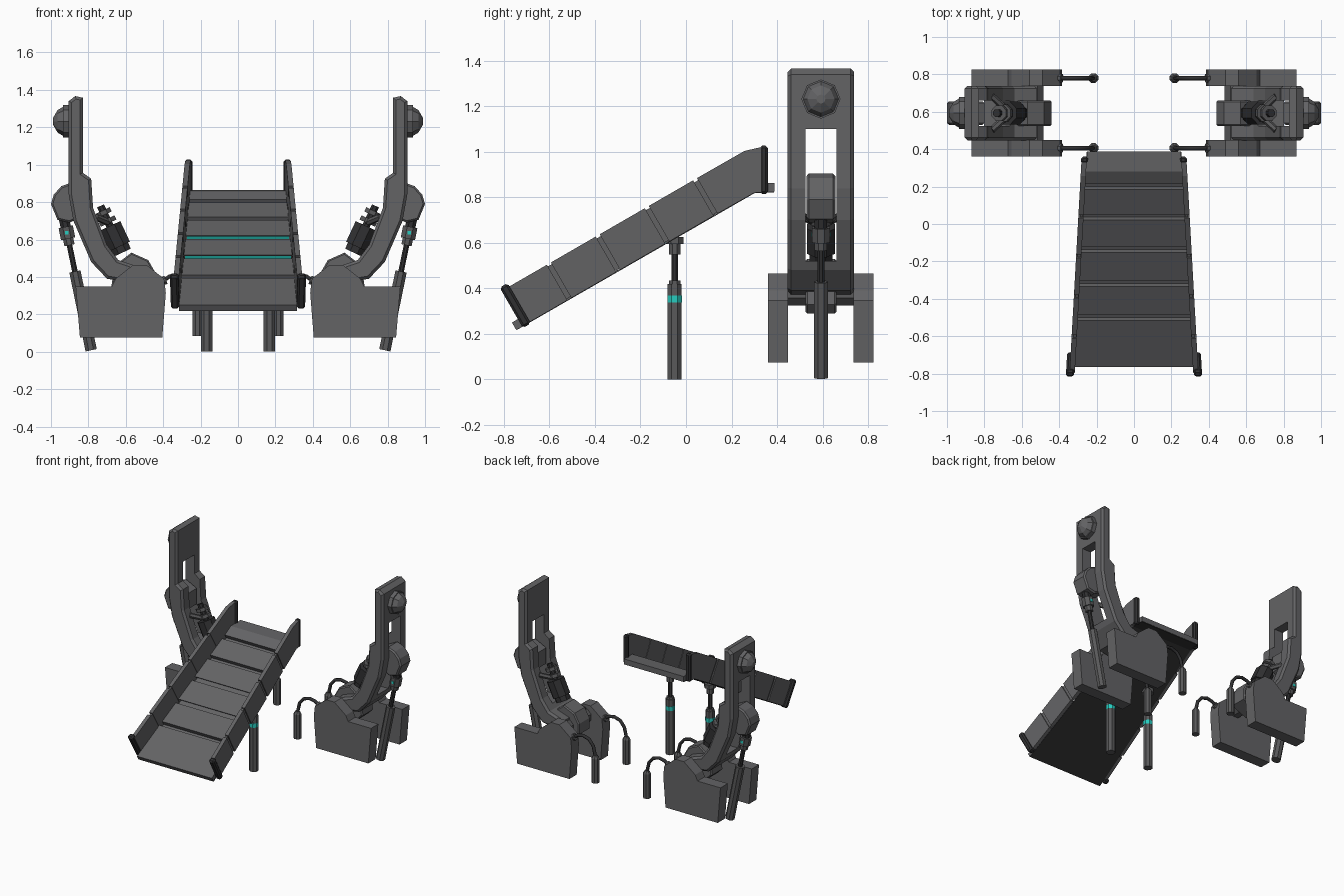
import bpy, bmesh, math
from mathutils import Vector, Matrix

if "Cube" in bpy.data.objects:
    bpy.data.objects.remove(bpy.data.objects["Cube"])


def material(name, col):
    m = bpy.data.materials.new(name)
    m.diffuse_color = (*col, 1)
    m.use_nodes = True
    m.node_tree.nodes["Principled BSDF"].inputs["Base Color"].default_value = m.diffuse_color
    return m


GREY = material("metal grey", (0.125, 0.125, 0.13))
DARK = material("dark rubber", (0.03, 0.03, 0.032))
MID = material("piston grey", (0.1, 0.1, 0.103))
TEAL = material("teal light", (0.02, 0.6, 0.52))


def finish(bm, name, mat, mirror=False, bevel=0.0):
    bmesh.ops.recalc_face_normals(bm, faces=bm.faces)
    me = bpy.data.meshes.new(name)
    bm.to_mesh(me)
    bm.free()
    ob = bpy.data.objects.new(name, me)
    bpy.context.collection.objects.link(ob)
    me.materials.append(mat)
    if bevel:
        b = ob.modifiers.new("bevel", 'BEVEL')
        b.width, b.segments, b.limit_method = bevel, 1, 'ANGLE'
        b.angle_limit = math.radians(80)
    if mirror:
        ob.modifiers.new("mirror", 'MIRROR')
    return ob


def prism(name, pts, a, b, axis, mat, mirror=False, bevel=0.0, shear=0.0):
    """Extrude a 2D profile along x (pts are y,z) or along y (pts are x,z)."""
    bm = bmesh.new()

    def vert(p, t):
        if axis == 'x':
            s = 1 if t > 0 else -1
            return bm.verts.new((t + s * shear * (p[0] + 0.77), p[0], p[1]))
        return bm.verts.new((p[0], t, p[1]))
    r0 = [vert(p, a) for p in pts]
    r1 = [vert(p, b) for p in pts]
    bm.faces.new(r0)
    bm.faces.new(r1[::-1])
    n = len(pts)
    for i in range(n):
        bm.faces.new((r0[i], r0[(i + 1) % n], r1[(i + 1) % n], r1[i]))
    return finish(bm, name, mat, mirror, bevel)


def rod(name, p, q, r, mat, r2=None, n=8, turn=0.5, mirror=True):
    p, q = Vector(p), Vector(q)
    d = q - p
    bm = bmesh.new()
    rot = d.to_track_quat('Z', 'Y').to_matrix().to_4x4()
    spin = Matrix.Rotation(turn * 2 * math.pi / n, 4, 'Z')
    bmesh.ops.create_cone(bm, cap_ends=True, segments=n, radius1=r, radius2=r if r2 is None else r2,
                          depth=d.length, matrix=Matrix.Translation((p + q) / 2) @ rot @ spin)
    return finish(bm, name, mat, mirror)


# ---------- ramp: u runs up the 30 degree slope, v is normal to it ----------
C, S = math.cos(math.pi / 6), 0.5
TAPER = -0.065 / 1.16


def uv(u, v):
    return (-0.765 + u * C - v * S, 0.25 + u * S + v * C)


def slab(u0, u1, v0, v1):
    return [uv(u0, v0), uv(u1, v0), uv(u1, v1), uv(u0, v1)]


# floor core and raised floor plates; two grooves hide a light strip under the lip
prism("ramp_floor_core", slab(0.005, 1.2, -0.036, -0.032), -0.315, 0.315, 'x', GREY, shear=TAPER)
grooves = [0.306, 0.515, 0.725, 0.925, 1.112]
start, lip = 0.0, 0.0
for i, g in enumerate(grooves):
    edge = [uv(start, -0.036), uv(start, 0)]
    if lip:
        edge = [uv(start + lip, -0.036), uv(start + lip, -0.01), uv(start, -0.005), uv(start, 0)]
    prism(f"ramp_floor_plate_{i}", edge + [uv(g - 0.017, 0), uv(g - 0.017, -0.036)],
          -0.316, 0.316, 'x', GREY, shear=TAPER)
    start = g + 0.017
    lip = 0.02 if i in (1, 2) else 0.0
    if lip:
        prism(f"floor_light_{i}", slab(start + 0.016, start + 0.021, -0.034, -0.009), -0.31, 0.31, 'x', TEAL, shear=TAPER)
prism("ramp_floor_landing", [uv(start, -0.036), uv(start, 0), (0.28, 0.858), (0.388, 0.864),
                             (0.388, 0.825), (0.30, 0.822)], -0.316, 0.316, 'x', GREY, shear=TAPER)
prism("ramp_underside", [uv(0.002, -0.036), uv(0.002, -0.039), (0.301, 0.8185), (0.386, 0.8215), (0.386, 0.8255),
                         (0.30, 0.8225)], -0.318, 0.318, 'x', DARK, shear=TAPER)

# side walls: thin core with five thicker panels
TOP = [(0.257, 1.004), (0.335, 1.022), (0.335, 0.822), (0.30, 0.82)]
prism("ramp_wall_core", [uv(0.05, -0.03), uv(0.05, 0.135), (0.26, 0.994), (0.33, 1.01), (0.33, 0.83), (0.30, 0.828)],
      0.318, 0.335, 'x', GREY, True, shear=TAPER)
gaps = [0.05, 0.27, 0.518, 0.767, 1.012]
for i, g in enumerate(gaps):
    a = g + (0.01 if i else 0)
    if i < 4:
        pts = slab(a, gaps[i + 1] - 0.01, -0.037, 0.143)
    else:
        pts = [uv(a, -0.037), uv(a, 0.143)] + TOP
    prism(f"ramp_wall_panel_{i}", pts, 0.315, 0.343, 'x', GREY, True, shear=TAPER)
prism("ramp_low_end_cap", slab(0.03, 0.07, -0.045, 0.16), 0.318, 0.362, 'x', DARK, True, 0.01, TAPER)
prism("ramp_high_end_cap", [(0.325, 0.815), (0.36, 0.815), (0.36, 1.027), (0.325, 1.027)],
      0.307, 0.346, 'x', DARK, True, 0.01, TAPER)

# telescopic ramp legs
LX, LY = 0.168, -0.05
for nm, z0, z1, r, m in (("leg_tube", 0, 0.42, 0.033, MID), ("leg_light_ring", 0.337, 0.368, 0.0345, TEAL),
                         ("leg_tube_top", 0.42, 0.435, 0.027, MID), ("leg_rod", 0.43, 0.57, 0.016, DARK),
                         ("leg_collar", 0.55, 0.605, 0.027, MID), ("leg_mount", 0.595, 0.626, 0.042, MID)):
    rod("ramp_" + nm, (LX, LY, z0), (LX, LY, z1), r, m)

# ---------- clamp arms, mirrored in x ----------
YC = 0.593
pod = [(0.405, 0.075), (0.845, 0.075), (0.868, 0.348), (0.675, 0.348), (0.655, 0.39),
       (0.56, 0.465), (0.49, 0.465), (0.395, 0.39), (0.386, 0.315)]
for tag, s in (("front", -1), ("back", 1)):
    prism("foot_pod_" + tag, pod, YC + s * 0.144, YC + s * 0.232, 'y', GREY, True)
    # hanging cable and plug
    y = YC + s * 0.187
    rod("cable_socket_" + tag, (0.45, y, 0.36), (0.385, y, 0.385), 0.025, MID)
    cu = bpy.data.curves.new("cable_" + tag, 'CURVE')
    cu.dimensions = '3D'
    cu.bevel_depth, cu.bevel_resolution = 0.012, 1
    sp = cu.splines.new('POLY')
    path = [(0.40, 0.38), (0.365, 0.403), (0.32, 0.412), (0.27, 0.397), (0.235, 0.355), (0.217, 0.28)]
    sp.points.add(len(path) - 1)
    for pt, (x, z) in zip(sp.points, path):
        pt.co = (x, y, z, 1)
    cu.materials.append(DARK)
    ob = bpy.data.objects.new("cable_" + tag, cu)
    bpy.context.collection.objects.link(ob)
    ob.modifiers.new("mirror", 'MIRROR')
    rod("cable_plug_" + tag, (0.217, y, 0.085), (0.217, y, 0.27), 0.028, MID)
    rod("cable_plug_neck_" + tag, (0.217, y, 0.27), (0.217, y, 0.29), 0.028, MID, 0.016)

# bent arm with a slot cut through it
arm = prism("clamp_arm", [(0.87, 1.367), (0.905, 1.34), (0.905, 0.84), (0.88, 0.70), (0.785, 0.48),
                          (0.70, 0.39), (0.52, 0.36), (0.52, 0.45), (0.64, 0.49), (0.70, 0.57),
                          (0.775, 0.77), (0.785, 0.925), (0.83, 0.957), (0.83, 1.358)],
            YC - 0.146, YC + 0.146, 'y', GREY, False, 0.015)
cut = prism("slot_cutter", [(0.66, 0.52), (1.1, 0.52), (1.1, 1.10), (0.66, 1.10)], YC - 0.068, YC + 0.068, 'y', GREY)
cut.hide_render = True
cut.hide_viewport = True
bo = arm.modifiers.new("slot", 'BOOLEAN')
bo.object, bo.operation, bo.solver = cut, 'DIFFERENCE', 'EXACT'
arm.modifiers.new("mirror", 'MIRROR')

# base knuckle between the pods
prism("arm_base", [(0.68, 0.33), (0.66, 0.46), (0.57, 0.53), (0.48, 0.49), (0.44, 0.42), (0.44, 0.34),
                   (0.56, 0.29), (0.64, 0.29)], YC - 0.068, YC + 0.068, 'y', GREY, True, 0.008)
rod("base_axle", (0.54, YC - 0.16, 0.38), (0.54, YC + 0.16, 0.38), 0.06, MID)

# domed cap on the outer face
rod("cap_ring", (0.89, YC, 1.232), (0.935, YC, 1.232), 0.086, GREY, turn=0)
rod("cap_dome", (0.935, YC, 1.232), (0.965, YC, 1.232), 0.078, GREY, 0.06, turn=0)
rod("cap_tip", (0.965, YC, 1.232), (0.988, YC, 1.232), 0.06, GREY, 0.02, turn=0)

# outer hinge block and its slanted piston
prism("hinge_block", [(0.945, 0.885), (0.985, 0.84), (1.0, 0.79), (0.965, 0.705), (0.90, 0.69),
                      (0.80, 0.74), (0.80, 0.86), (0.89, 0.905)], YC - 0.063, YC + 0.063, 'y', GREY, True, 0.01)
A, B = Vector((0.93, YC, 0.71)), Vector((0.785, YC, 0.008))


def along(t):
    return A.lerp(B, t)


for nm, t0, t1, r, m in (("neck", 0, 0.08, 0.03, DARK), ("collar", 0.06, 0.15, 0.042, MID),
                         ("lower_collar", 0.15, 0.2, 0.03, MID),
                         ("rod", 0.2, 0.42, 0.016, DARK), ("tube", 0.4, 1.0, 0.033, MID)):
    rod("outer_piston_" + nm, along(t0), along(t1), r, m)
rod("outer_piston_lights", along(0.105) - Vector((0, 0.042, 0)), along(0.105) + Vector((0, 0.042, 0)), 0.013, TEAL, n=4)

# inner motor, stacked along a slanted axis
A, B = Vector((0.735, YC, 0.78)), Vector((0.618, YC, 0.53))
for nm, t0, t1, r, m in (("shaft", 0, 0.5, 0.022, DARK), ("disc_a", 0.1, 0.19, 0.045, MID),
                         ("disc_b", 0.28, 0.37, 0.05, MID), ("body", 0.43, 0.87, 0.066, DARK),
                         ("end", 0.87, 1.0, 0.054, DARK)):
    rod("inner_motor_" + nm, along(t0), along(t1), r, m)
for s in (-1, 1):
    rod("motor_strut", (0.76, YC + s * 0.09, 0.72), along(0.35) + Vector((0, s * 0.03, 0)), 0.018, MID, n=6)
